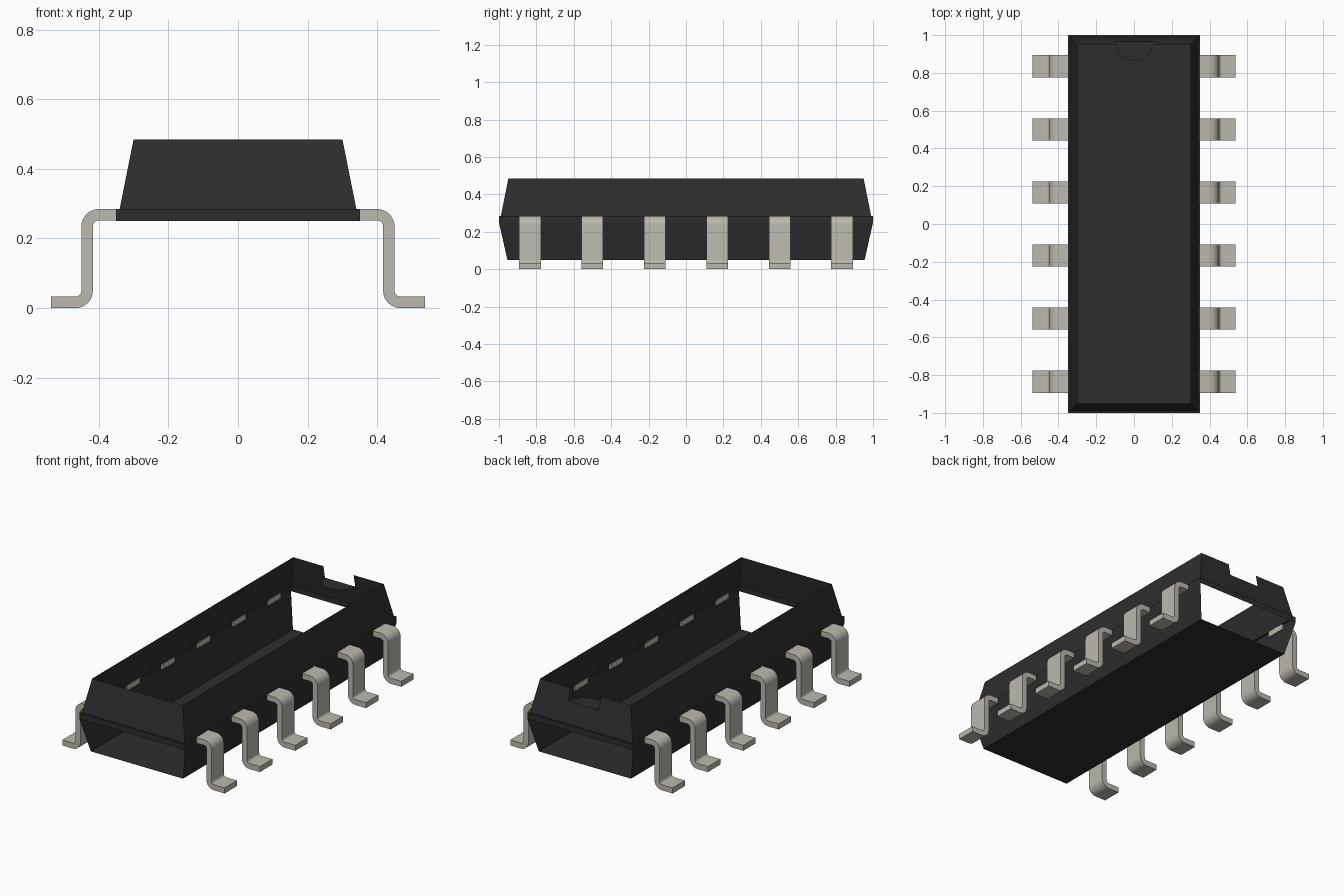
import bpy, bmesh
from math import sin, cos, pi

cube = bpy.data.objects.get("Cube")
if cube:
    bpy.data.objects.remove(cube, do_unlink=True)


def material(name, color):
    mat = bpy.data.materials.new(name)
    mat.use_nodes = True
    mat.diffuse_color = (*color, 1)
    mat.node_tree.nodes["Principled BSDF"].inputs["Base Color"].default_value = (*color, 1)
    return mat


def finish(bm, name, mat):
    mesh = bpy.data.meshes.new(name)
    bm.to_mesh(mesh)
    bm.free()
    mesh.materials.append(mat)
    obj = bpy.data.objects.new(name, mesh)
    bpy.context.collection.objects.link(obj)
    return obj


black = material("black plastic", (0.027, 0.027, 0.027))
metal = material("pale metal", (0.5, 0.48, 0.42))

NOTCH_R, NOTCH_Z = 0.1, 0.41
TOP_Z, SEAM_Z, RIM_Z, BASE_Z = 0.485, 0.285, 0.25, 0.05


def ring(bm, x, y, z):
    return [bm.verts.new((sx * x, sy * y, z))
            for sx, sy in ((-1, -1), (1, -1), (1, 1), (-1, 1))]


def wall(bm, low, high, sides):
    for i in sides:
        j = (i + 1) % 4
        bm.faces.new((low[i], low[j], high[j], high[i]))


# Lower case: floor, sloping long sides, rim band and ledge; ends are open
bm = bmesh.new()
base = ring(bm, 0.305, 0.955, BASE_Z)
rim = ring(bm, 0.35, 1.0, RIM_Z)
seam = ring(bm, 0.35, 1.0, SEAM_Z)
ledge = ring(bm, 0.34, 0.99, SEAM_Z)
bm.faces.new(base[::-1])
wall(bm, base, rim, (1, 3))
wall(bm, rim, seam, range(4))
wall(bm, seam, ledge, range(4))
finish(bm, "lower_case", black)

# Upper case: four sloping walls, open top, slot cut in the back wall
bm = bmesh.new()
low = ring(bm, 0.34, 0.99, SEAM_Z)
high = ring(bm, 0.30, 0.95, TOP_Z)
wall(bm, low, high, (0, 1, 3))
slope = (0.99 - 0.95) / (TOP_Z - SEAM_Z)
notch_y = 0.95 + slope * (TOP_Z - NOTCH_Z)
slot = [bm.verts.new(p) for p in (
    (NOTCH_R, 0.95, TOP_Z), (NOTCH_R, notch_y, NOTCH_Z),
    (-NOTCH_R, notch_y, NOTCH_Z), (-NOTCH_R, 0.95, TOP_Z))]
bm.faces.new((low[2], slot[1], slot[0], high[2]))
bm.faces.new((low[2], low[3], slot[2], slot[1]))
bm.faces.new((low[3], high[3], slot[3], slot[2]))
finish(bm, "upper_case", black)

# Half-round floor of the orientation notch
bm = bmesh.new()
bm.faces.new([bm.verts.new((NOTCH_R * cos(a), notch_y - NOTCH_R * sin(a), NOTCH_Z))
              for a in (-pi * i / 16 + pi for i in range(17))])
finish(bm, "notch_floor", black)


# Bent leads: one side profile extruded across the lead width
def arc(cx, cz, r, start, end, steps=8):
    return [(cx + r * cos(start + (end - start) * i / steps),
             cz + r * sin(start + (end - start) * i / steps)) for i in range(steps + 1)]


THICK, BEND, WIDTH = 0.033, 0.05, 0.117
INNER = BEND - THICK
TOP = SEAM_Z - 0.0005
upper = (0.40, TOP - BEND)
lower = (0.467, BEND)
profile = [(0.34, TOP)]
profile += arc(*upper, BEND, pi / 2, 0)
profile += arc(*lower, INNER, pi, 1.5 * pi)
profile += [(0.537, THICK), (0.537, 0)]
profile += arc(*lower, BEND, 1.5 * pi, pi)
profile += arc(*upper, INNER, 0, pi / 2)
profile += [(0.34, TOP - THICK)]


def lead(name, side, y):
    bm = bmesh.new()
    face = bm.faces.new([bm.verts.new((side * x, y - WIDTH / 2, z)) for x, z in profile])
    grown = bmesh.ops.extrude_face_region(bm, geom=[face])["geom"]
    moved = [v for v in grown if isinstance(v, bmesh.types.BMVert)]
    bmesh.ops.translate(bm, verts=moved, vec=(0, WIDTH, 0))
    bmesh.ops.recalc_face_normals(bm, faces=bm.faces)
    obj = finish(bm, name, metal)
    bpy.ops.object.select_all(action="DESELECT")
    obj.select_set(True)
    bpy.context.view_layer.objects.active = obj
    bpy.ops.object.shade_smooth_by_angle(angle=pi / 6)


for side, label in ((1, "left"), (-1, "right")):
    for i in range(6):
        lead(f"{label}_lead_{i + 1}", side, (i - 2.5) * 0.334)
